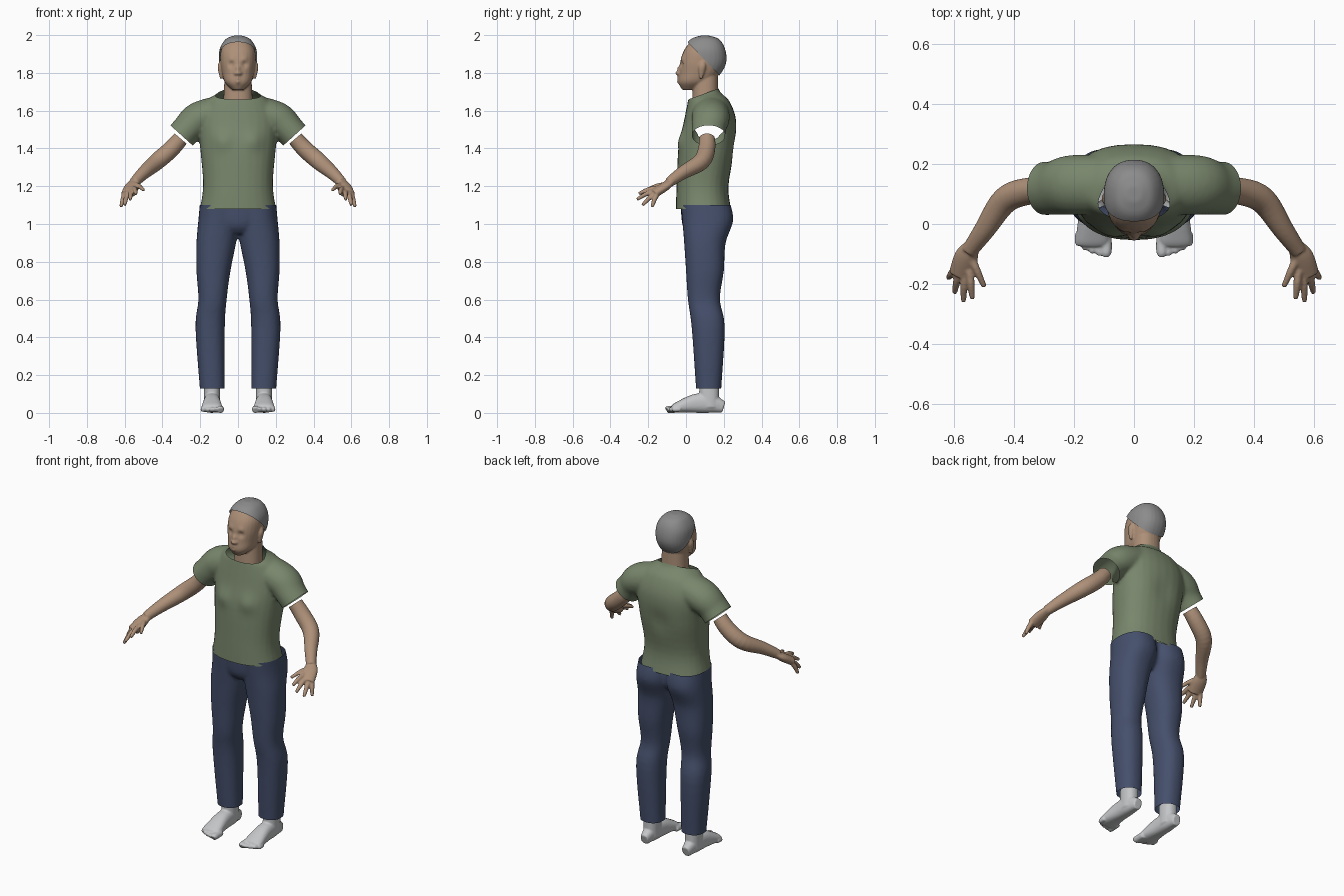
import bpy, bmesh, math
from mathutils import Vector

if "Cube" in bpy.data.objects:
    bpy.data.objects.remove(bpy.data.objects["Cube"])

UP = Vector((0, 0, 1))
SIDES = {"left": 1, "right": -1}


def material(name, red, green, blue):
    mat = bpy.data.materials.new(name)
    mat.use_nodes = True
    colour = (red, green, blue, 1)
    mat.diffuse_color = colour
    mat.node_tree.nodes["Principled BSDF"].inputs["Base Color"].default_value = colour
    return mat


skin = material("skin", .42, .28, .19)
hair_grey = material("hair_grey", .26, .26, .26)
shirt_green = material("shirt_green", .19, .24, .15)
denim_blue = material("denim_blue", .06, .08, .15)
pale_grey = material("pale_grey", .55, .56, .57)


def spline(points, steps=5):
    """Smooth path through points of any dimension."""
    points = [Vector(p) for p in points]
    first = points[0] * 2 - points[1]
    last = points[-1] * 2 - points[-2]
    padded = [first, *points, last]
    path = []
    for before, start, end, after in zip(padded, padded[1:], padded[2:], padded[3:]):
        slope_in, slope_out = (end - before) / 2, (after - start) / 2
        for step in range(steps):
            t = step / steps
            ease = t * t * (3 - 2 * t)
            path.append(start.lerp(end, ease) + slope_in * t * (1 - t) ** 2
                        - slope_out * t * t * (1 - t))
    return path + [points[-1]]


def loft(bm, rings, upright=False, power=2, sides=28):
    """Closed tube through rings of (x, y, z, side radius, up radius)."""
    path = spline(rings)
    loops = []
    for i, ring in enumerate(path):
        across, along = Vector((1, 0, 0)), Vector((0, 1, 0))
        if not upright:
            ahead, behind = path[min(i + 1, len(path) - 1)], path[max(i - 1, 0)]
            tangent = Vector((ahead - behind)[:3]).normalized()
            across = tangent.cross(UP).normalized()
            along = across.cross(tangent)
        loop = []
        for k in range(sides):
            angle = math.tau * k / sides
            c, s = [math.copysign(abs(w) ** (2 / power), w) for w in (math.cos(angle), math.sin(angle))]
            loop.append(bm.verts.new(Vector(ring[:3]) + across * c * ring[3] + along * s * ring[4]))
        loops.append(loop)
    for lower, upper in zip(loops, loops[1:]):
        for k in range(sides):
            bm.faces.new((lower[k - 1], lower[k], upper[k], upper[k - 1]))
    bm.faces.new(loops[0])
    bm.faces.new(loops[-1])


def column(bm, rows, side=1):
    """Upright loft through rows of (z, inner x, outer x, front y, back y)."""
    loft(bm, [(side * (inner + outer) / 2, (front + back) / 2, z, (outer - inner) / 2, (back - front) / 2)
              for z, inner, outer, front, back in rows], upright=True, power=2.3)


def trunk(bm, rows):
    """Symmetric upright loft through rows of (z, half width, front y, back y)."""
    column(bm, [(z, -half, half, front, back) for z, half, front, back in rows])


def tube(bm, rings, side, flat=1, sides=28):
    """Limb through rings of (x, y, z, radius), mirrored by side."""
    loft(bm, [(side * x, y, z, r, r * flat) for x, y, z, r in rings], sides=sides)


def above(z):
    return (UP * z, UP, 0)


def below(z):
    return (UP * z, -UP, 0)


def build(name, bm, mat, voxel, bumps=(), cuts=()):
    """Fuse the lofts, push soft bumps (x, y, z, size, y push), cut openings (point, normal, side)."""
    bmesh.ops.recalc_face_normals(bm, faces=bm.faces)
    mesh = bpy.data.meshes.new(name)
    bm.to_mesh(mesh)
    bm.free()
    obj = bpy.data.objects.new(name, mesh)
    bpy.context.collection.objects.link(obj)
    fuse = obj.modifiers.new("fuse", "REMESH")
    fuse.mode, fuse.voxel_size = "VOXEL", voxel
    soften = obj.modifiers.new("soften", "SMOOTH")
    soften.factor, soften.iterations = .5, 4
    graph = bpy.context.evaluated_depsgraph_get()
    mesh = bpy.data.meshes.new_from_object(obj.evaluated_get(graph))
    obj.modifiers.clear()
    obj.data = mesh
    bm = bmesh.new()
    bm.from_mesh(mesh)
    for vert in bm.verts:
        start = vert.co.copy()
        for x, y, z, size, push in bumps:
            vert.co.y += push * math.exp(-((start - Vector((x, y, z))).length / size) ** 2)
        vert.co.z = max(vert.co.z, 0)
    for point, normal, side in cuts:
        # A sided cut touches only what lies outside the torso on that side
        faces = [f for f in bm.faces if not side or f.calc_center_median().x * side > .216]
        edges = {e for f in faces for e in f.edges}
        verts = {v for f in faces for v in f.verts}
        bmesh.ops.bisect_plane(bm, geom=[*verts, *edges, *faces], plane_co=point,
                               plane_no=normal, clear_outer=True)
    for face in bm.faces:
        face.smooth = True
    bm.to_mesh(mesh)
    bm.free()
    mesh.materials.clear()
    mesh.materials.append(mat)


# Shirt: torso and sleeves, open at hem, collar and cuffs
bm = bmesh.new()
trunk(bm, [(1.04, .21, -.055, .245), (1.2, .185, -.05, .225), (1.4, .2, -.04, .26), (1.55, .21, -.01, .265),
           (1.65, .17, .01, .23), (1.7, .1, .02, .18), (1.76, .08, .02, .16)])
bumps = [(0, .26, 1.4, .07, -.01)]
cuts = [below(1.08), ((0, 0, 1.655), (0, -.36, 1), 0)]
for side in SIDES.values():
    tube(bm, [(.1, .13, 1.59, .1), (.21, .13, 1.555, .1), (.27, .12, 1.5, .09), (.34, .12, 1.42, .09)], side, flat=.9)
    bumps.append((side * .085, -.03, 1.44, .05, -.014))
    cuts.append(((side * .3, 0, 1.47), (side * .67, 0, -.74), side))
build("shirt", bm, shirt_green, .01, bumps, cuts)

# Trousers: two legs joined by a pelvis
bm = bmesh.new()
for side in SIDES.values():
    column(bm, [(1.13, -.01, .2, -.03, .23), (1.02, -.01, .21, -.02, .25), (.9, .01, .22, -.01, .21),
                (.75, .04, .22, 0, .2), (.6, .06, .21, .01, .18), (.45, .07, .225, .03, .205),
                (.1, .07, .2, .055, .185)], side)
trunk(bm, [(1.13, .19, -.03, .2), (1, .14, -.02, .2), (.95, .06, .01, .16)])
build("trousers", bm, denim_blue, .01, cuts=[above(1.1), below(.13)])

# Arms with hands, open at the upper end
fingertips = [(.54, -.25, 1.16), (.57, -.26, 1.13), (.6, -.23, 1.1), (.62, -.18, 1.09)]
for name, side in SIDES.items():
    bm = bmesh.new()
    tube(bm, [(.28, .11, 1.48, .04), (.35, .11, 1.4, .045), (.43, .08, 1.33, .045),
              (.5, -.02, 1.27, .035), (.55, -.09, 1.22, .027)], side)
    tube(bm, [(.54, -.07, 1.23, .025), (.56, -.11, 1.2, .04), (.58, -.17, 1.16, .04)], side, flat=.6)
    digits = [((.55 + .017 * i, -.155, 1.19 - .012 * i), tip) for i, tip in enumerate(fingertips)]
    thumb = ((.55, -.1, 1.21), (.5, -.21, 1.18))
    for root, tip in [*digits, thumb]:
        root, tip = Vector(root), Vector(tip)
        knuckle = root.lerp(tip, .5) + UP * .006
        tube(bm, [(*root, .014), (*knuckle, .013), (*tip, .009)], side, sides=12)
    build(name + "_arm", bm, skin, .005, cuts=[((side * .307, 0, 1.455), (-side * .65, 0, .76), 0)])

# Feet: rows of (y, half width, height) resting on the ground, an ankle and five toes
for name, side in SIDES.items():
    bm = bmesh.new()
    rows = [(.2, .025, .06), (.13, .04, .1), (.05, .045, .1), (-.04, .055, .06), (-.07, .055, .04)]
    loft(bm, [(side * .138, y, high / 2, wide, high / 2) for y, wide, high in rows], power=2.4)
    column(bm, [(z, .095, .18, .07, .175) for z in (.03, .2)], side)
    for i in range(5):
        x, tip = .093 + .023 * i, .002 * i * i - .105
        thick = .013 if i else .019
        tube(bm, [(x, -.03, .02, thick), (x, tip + .01, .018, thick), (x, tip, .015, thick / 2)], side, sides=12)
    build(name + "_foot", bm, pale_grey, .005, cuts=[above(.15)])

# Head with neck, ears and facial relief
skull = [(1.71, .03, -.02, .06), (1.75, .07, -.04, .13), (1.8, .085, -.035, .18), (1.86, .094, -.03, .207),
         (1.92, .09, -.01, .2), (1.97, .06, .03, .17), (1.99, .02, .08, .12)]
bm = bmesh.new()
trunk(bm, skull)
trunk(bm, [(1.6, .08, .03, .17), (1.8, .07, .04, .17)])
nose = [(0, -.04, 1.8, .015, -.022), (0, -.035, 1.825, .013, -.011)]
mouth = [(0, -.04, 1.77, .012, -.006), (0, -.04, 1.752, .012, -.006), (0, -.045, 1.762, .006, .006)]
bumps = nose + mouth
for side in SIDES.values():
    loft(bm, [(side * .09, .08, 1.77, .006, .008), (side * .095, .085, 1.83, .013, .02),
              (side * .095, .09, 1.86, .005, .01)], upright=True, sides=16)
    socket = (side * .035, -.025, 1.845, .017, .012)
    eyelid = (side * .035, -.015, 1.843, .01, -.006)
    brow = (side * .035, -.02, 1.872, .018, -.005)
    nostril = (side * .014, -.036, 1.797, .008, -.008)
    bumps += [socket, eyelid, brow, nostril]
build("head", bm, skin, .005, bumps, [below(1.64)])

# Close-cropped hair: a slightly larger skull cut along the hairline
pad = .007
bm = bmesh.new()
trunk(bm, [(z + pad * (z > 1.9), half + pad, front - pad, back + pad) for z, half, front, back in skull])
build("hair", bm, hair_grey, .006, cuts=[((0, 0, 1.972), (0, -1.05, -1), 0), below(1.785)])
